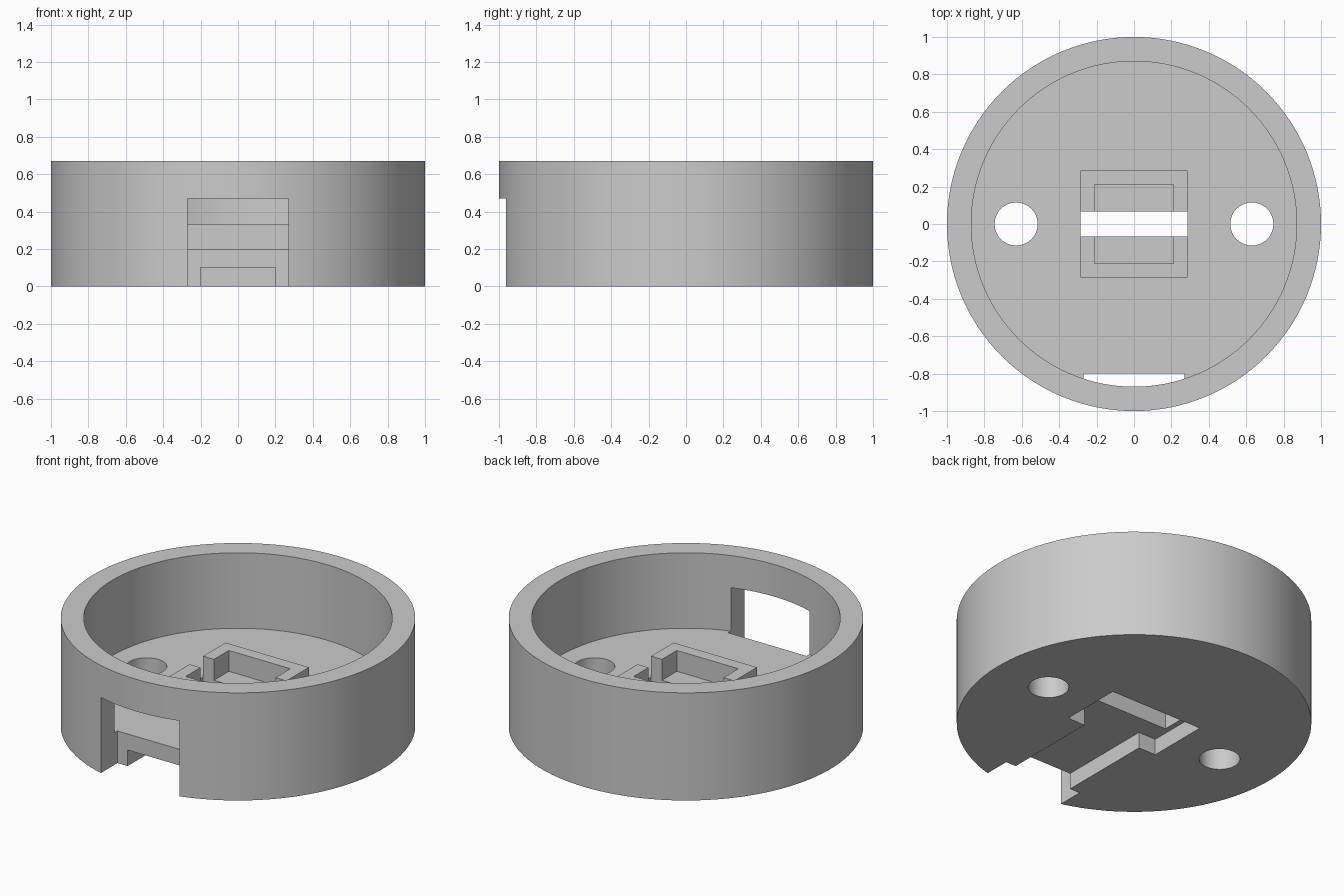
import bpy
import math

cube = bpy.data.objects.get("Cube")
if cube:
    bpy.data.objects.remove(cube, do_unlink=True)

HEIGHT, FLOOR, RECESS = 0.67, 0.2, 0.1
FRAME_TOP = 0.33
SEGMENTS = 128

gray = bpy.data.materials.new("light gray plastic")
gray.use_nodes = True
gray.diffuse_color = (0.6, 0.6, 0.6, 1)
gray.node_tree.nodes["Principled BSDF"].inputs["Base Color"].default_value = (0.6, 0.6, 0.6, 1)


def finish(obj, name):
    obj.name = name
    obj.data.materials.append(gray)
    return obj


def box(name, x, y, z):
    """Box symmetric in x, spanning the given y and z ranges."""
    bpy.ops.mesh.primitive_cube_add(size=1, location=(0, sum(y) / 2, sum(z) / 2))
    obj = bpy.context.object
    obj.scale = (2 * x, y[1] - y[0], z[1] - z[0])
    bpy.ops.object.transform_apply(location=True, rotation=False, scale=True)
    return finish(obj, name)


def cylinder(name, radius, z, x=0, sides=SEGMENTS):
    bpy.ops.mesh.primitive_cylinder_add(vertices=sides, radius=radius, depth=z[1] - z[0],
                                        location=(x, 0, sum(z) / 2))
    bpy.ops.object.transform_apply(location=True, rotation=False, scale=True)
    return finish(bpy.context.object, name)


def cut(target, cutters):
    """Subtract each cutter in turn, then discard it."""
    for cutter in cutters:
        cutter.hide_render = True
        mod = target.modifiers.new("cut", 'BOOLEAN')
        mod.operation = 'DIFFERENCE'
        mod.solver = 'EXACT'
        mod.object = cutter
        bpy.context.view_layer.objects.active = target
        bpy.ops.object.modifier_apply(modifier=mod.name)
        bpy.data.objects.remove(cutter, do_unlink=True)


def slot_cutter():
    return box("slot_cutter", 0.287, (-0.067, 0.067), (-0.1, 0.5))


# Round open housing
housing = cylinder("round_housing", 1.0, (0, HEIGHT))
cut(housing, [
    cylinder("cavity_cutter", 0.87, (FLOOR, 1)),
    # Cable opening at the front
    box("notch_cutter", 0.27, (-1.2, -0.8), (-0.1, 0.47)),
    # Recess and cable channel underneath
    box("recess_cutter", 0.32, (-0.195, 0.195), (-0.1, RECESS)),
    box("channel_cutter", 0.2, (-0.9, 0), (-0.1, RECESS)),
    slot_cutter(),
    # Screw holes
    cylinder("left_hole_cutter", 0.115, (-0.1, 0.4), x=0.63, sides=64),
    cylinder("right_hole_cutter", 0.115, (-0.1, 0.4), x=-0.63, sides=64),
])

# Raised frame on the floor, split by the slot into two brackets
frame = box("split_frame", 0.287, (-0.287, 0.287), (FLOOR, FRAME_TOP))
cut(frame, [
    box("frame_hollow_cutter", 0.212, (-0.212, 0.212), (0.1, 0.5)),
    box("frame_slot_cutter", 0.4, (-0.067, 0.067), (0.1, 0.5)),
])

# Smooth round walls with crisp edges
bpy.ops.object.select_all(action='DESELECT')
housing.select_set(True)
bpy.context.view_layer.objects.active = housing
bpy.ops.object.shade_smooth_by_angle(angle=math.radians(30))
